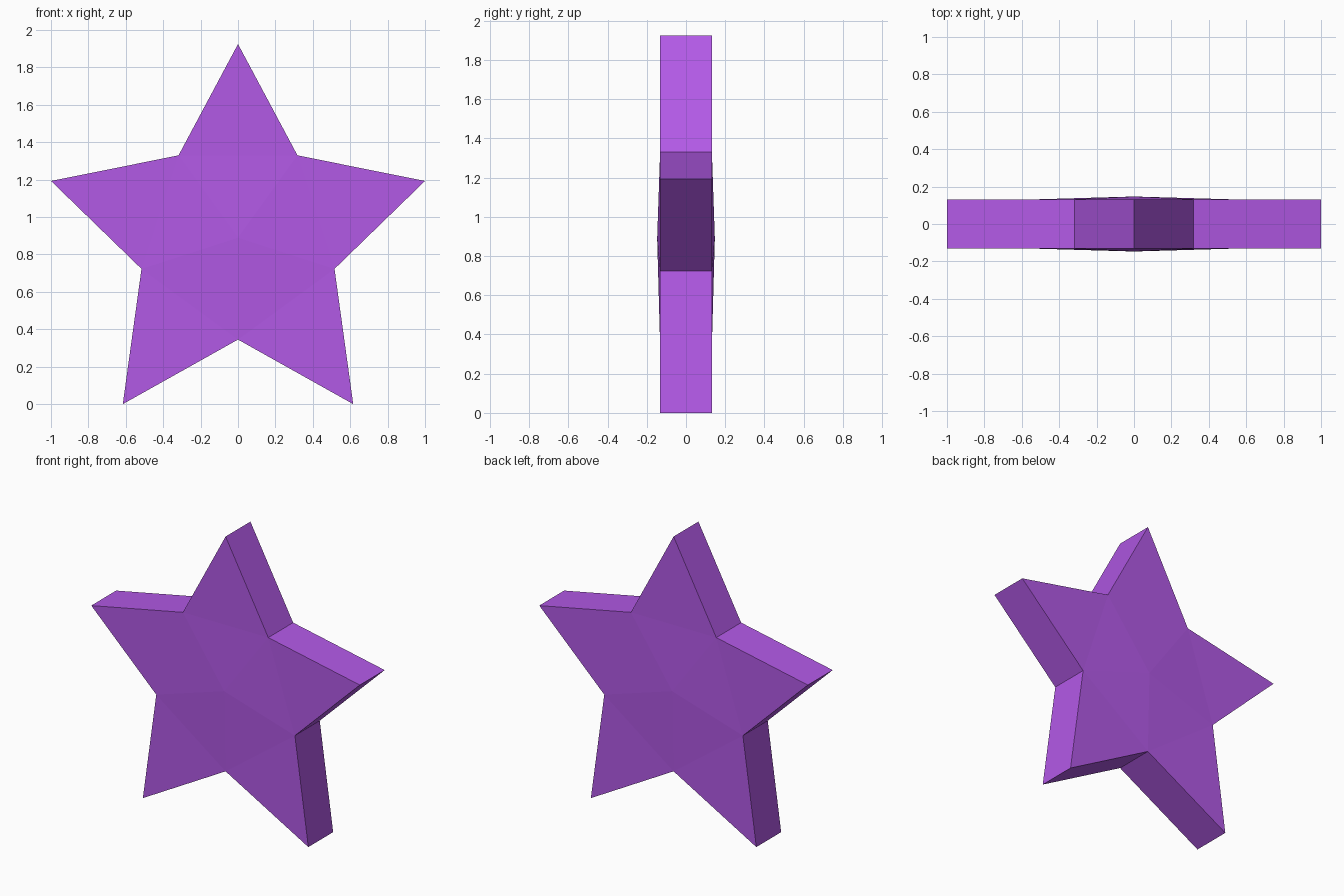
import bpy
import bmesh

if "Cube" in bpy.data.objects:
    bpy.data.objects.remove(bpy.data.objects["Cube"])

DEPTH = 0.132      # half thickness at the rim
APEX = 0.147       # half thickness at the raised centre
CENTRE_Z = 0.89

# Right half of the outline, top tip to bottom notch (tips and notches alternate)
half = [(0, 1.925), (0.318, 1.33), (1.0, 1.193), (0.516, 0.723), (0.616, 0), (0, 0.345)]
outline = half + [(-x, z) for x, z in reversed(half[1:-1])]
n = len(outline)

bm = bmesh.new()


def star_side(sign):
    """Five flat arm triangles around a shallow five-sided pyramid."""
    rim = [bm.verts.new((x, sign * DEPTH, z)) for x, z in outline]
    apex = bm.verts.new((0, sign * APEX, CENTRE_Z))
    for i in range(0, n, 2):
        before, tip, after = rim[i - 1], rim[i], rim[(i + 1) % n]
        bm.faces.new((before, tip, after))
        bm.faces.new((before, after, apex))
    return rim


front = star_side(-1)
back = star_side(1)

# Rim walls
for i in range(n):
    j = (i + 1) % n
    bm.faces.new((front[i], front[j], back[j], back[i]))

bmesh.ops.recalc_face_normals(bm, faces=bm.faces[:])
mesh = bpy.data.meshes.new("star")
bm.to_mesh(mesh)
bm.free()

purple = bpy.data.materials.new("purple")
purple.diffuse_color = (0.445, 0.100, 0.791, 1)
purple.use_nodes = True
purple.node_tree.nodes["Principled BSDF"].inputs["Base Color"].default_value = purple.diffuse_color
mesh.materials.append(purple)

star = bpy.data.objects.new("star", mesh)
bpy.context.collection.objects.link(star)
